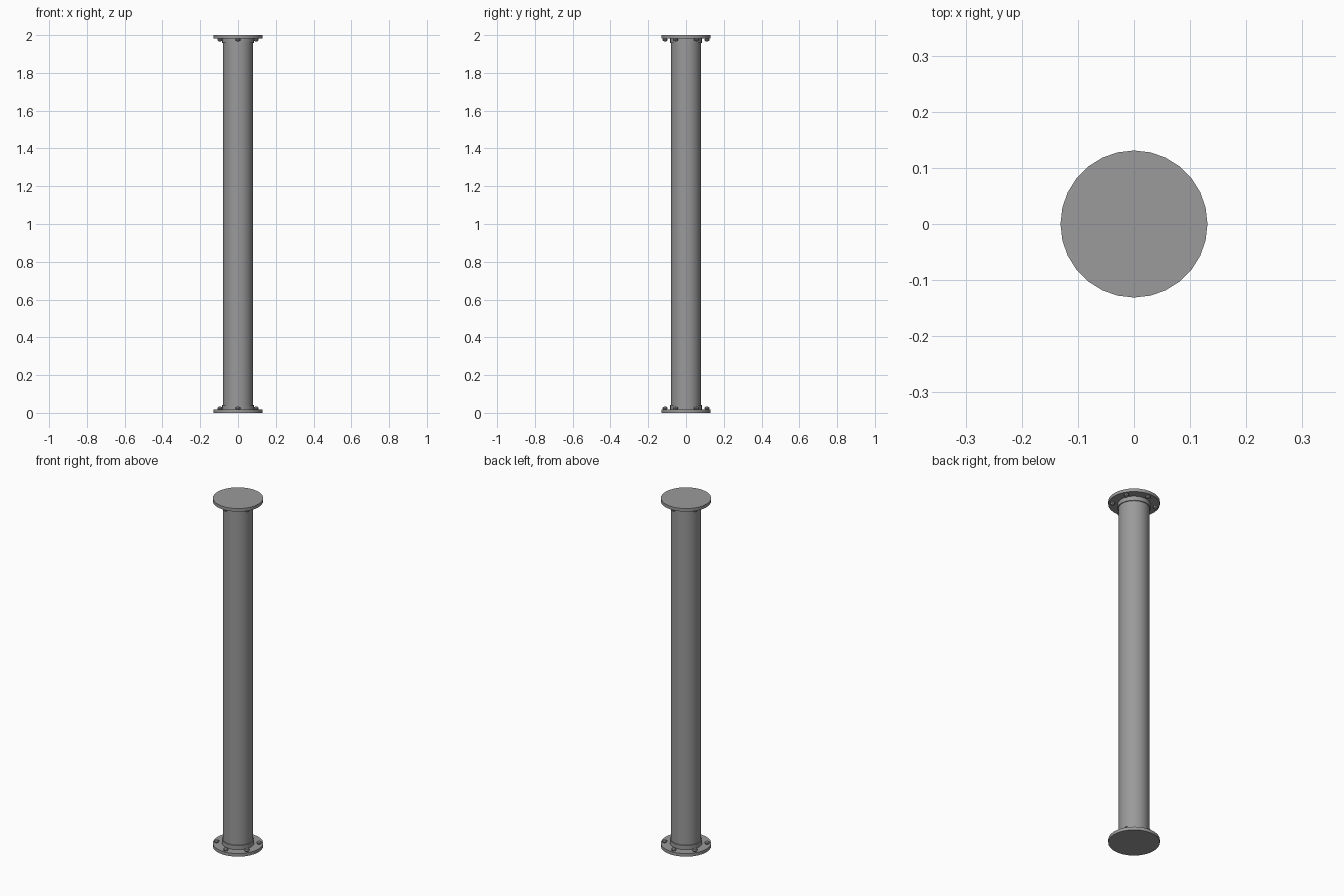
import bpy
from math import sin, cos, radians

if "Cube" in bpy.data.objects:
    bpy.data.objects.remove(bpy.data.objects["Cube"])

SIDES = 28
H = 2.0

# Dark grey metal
metal = bpy.data.materials.new("dark_metal")
metal.diffuse_color = (0.325, 0.325, 0.325, 1)
metal.use_nodes = True
metal.node_tree.nodes["Principled BSDF"].inputs["Base Color"].default_value = metal.diffuse_color


def smooth(ob):
    bpy.ops.object.select_all(action='DESELECT')
    ob.select_set(True)
    bpy.context.view_layer.objects.active = ob
    bpy.ops.object.shade_smooth_by_angle(angle=radians(30))


def lathe(name, profile, sides, center=(0, 0)):
    """Spin (radius, z) points round a vertical axis and cap both ends."""
    verts = [(center[0] + r * cos(radians(360 * i / sides)),
              center[1] + r * sin(radians(360 * i / sides)), z)
             for r, z in profile for i in range(sides)]
    faces = []
    for k in range(len(profile) - 1):
        for i in range(sides):
            j = (i + 1) % sides
            faces.append((k * sides + i, k * sides + j,
                          (k + 1) * sides + j, (k + 1) * sides + i))
    last = (len(profile) - 1) * sides
    faces.append(tuple(reversed(range(sides))))
    faces.append(tuple(range(last, last + sides)))
    mesh = bpy.data.meshes.new(name)
    mesh.from_pydata(verts, [], faces)
    mesh.materials.append(metal)
    ob = bpy.data.objects.new(name, mesh)
    bpy.context.collection.objects.link(ob)
    smooth(ob)
    return ob


def place(profile, top):
    """Profiles are measured from the pipe end; flip them for the top end."""
    return [(r, H - z) for r, z in reversed(profile)] if top else profile


# Main pipe
lathe("pipe", [(0.079, 0.02), (0.079, H - 0.02)], SIDES)

for top in (False, True):
    end = "top" if top else "bottom"
    # Flange plate with its straight collar
    lathe(end + "_flange", place([(0.131, 0.0), (0.131, 0.018)], top), SIDES)
    lathe(end + "_collar", place([(0.084, 0.017), (0.084, 0.042)], top), SIDES)
    # Ring of six rounded bolts
    for n in range(6):
        a = radians(30 + 60 * n)
        lathe(f"{end}_bolt_{n + 1}",
              place([(0.010, 0.017), (0.014, 0.024), (0.010, 0.031), (0.003, 0.034)], top), 8,
              (0.111 * cos(a), 0.111 * sin(a)))
